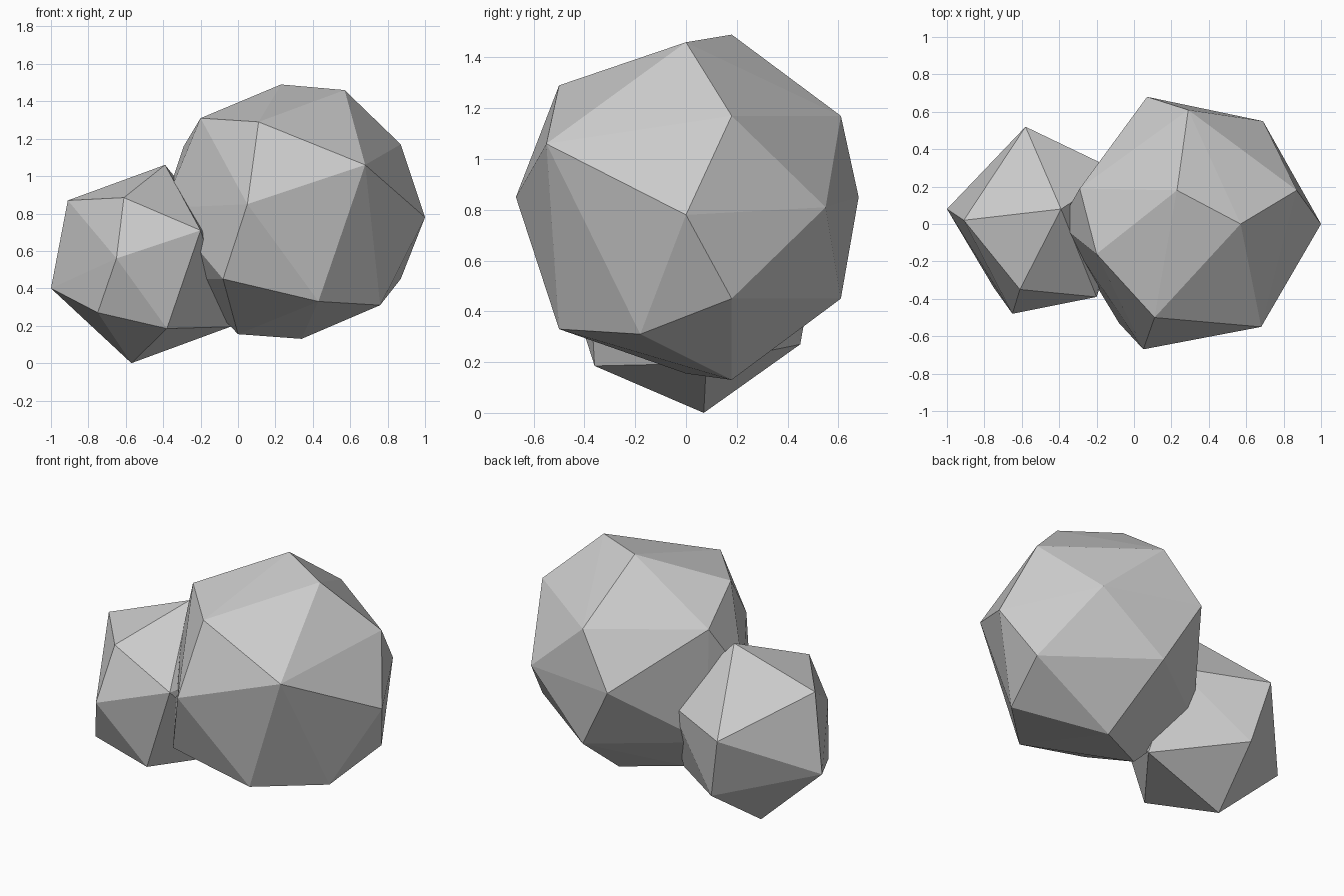
import bpy, bmesh


def faceted_stone(name, corners):
    """Flat-faced convex stone wrapped around its corner points."""
    bm = bmesh.new()
    for co in corners:
        bm.verts.new(co)
    bmesh.ops.convex_hull(bm, input=bm.verts)
    loose = [v for v in bm.verts if not v.link_faces]
    bmesh.ops.delete(bm, geom=loose, context='VERTS')
    bmesh.ops.recalc_face_normals(bm, faces=bm.faces)
    mesh = bpy.data.meshes.new(name)
    bm.to_mesh(mesh)
    bm.free()
    obj = bpy.data.objects.new(name, mesh)
    bpy.context.collection.objects.link(obj)
    return obj


# Large stone: crown, upper ring, waist, lower ring, base
faceted_stone("large_stone", [
    (0.23, 0.18, 1.49), (0.57, 0.0, 1.46), (-0.20, -0.16, 1.31), (0.11, -0.50, 1.29),
    (0.87, 0.18, 1.17), (0.29, 0.61, 1.17), (-0.29, 0.19, 1.16), (0.68, -0.55, 1.06),
    (0.05, -0.67, 0.85), (0.07, 0.68, 0.85), (0.69, 0.55, 0.81), (1.0, 0.0, 0.78),
    (-0.40, 0.0, 0.83),
    (0.87, 0.18, 0.45), (0.29, 0.61, 0.45), (-0.28, 0.19, 0.45), (-0.08, -0.53, 0.45),
    (0.43, -0.50, 0.33), (0.76, -0.18, 0.31), (0.0, 0.0, 0.155), (0.34, 0.18, 0.13),
])

# Small stone leaning into the large one
faceted_stone("small_stone", [
    (-0.39, 0.08, 1.06), (-0.61, -0.35, 0.885), (-0.91, 0.02, 0.87),
    (-0.20, -0.39, 0.71), (-0.08, 0.28, 0.68), (-0.58, 0.52, 0.66),
    (-0.65, -0.48, 0.56), (-1.0, 0.08, 0.40),
    (-0.75, -0.34, 0.27), (-0.49, 0.45, 0.27), (-0.04, 0.08, 0.195),
    (-0.38, -0.36, 0.185), (-0.57, 0.07, 0.0),
])
